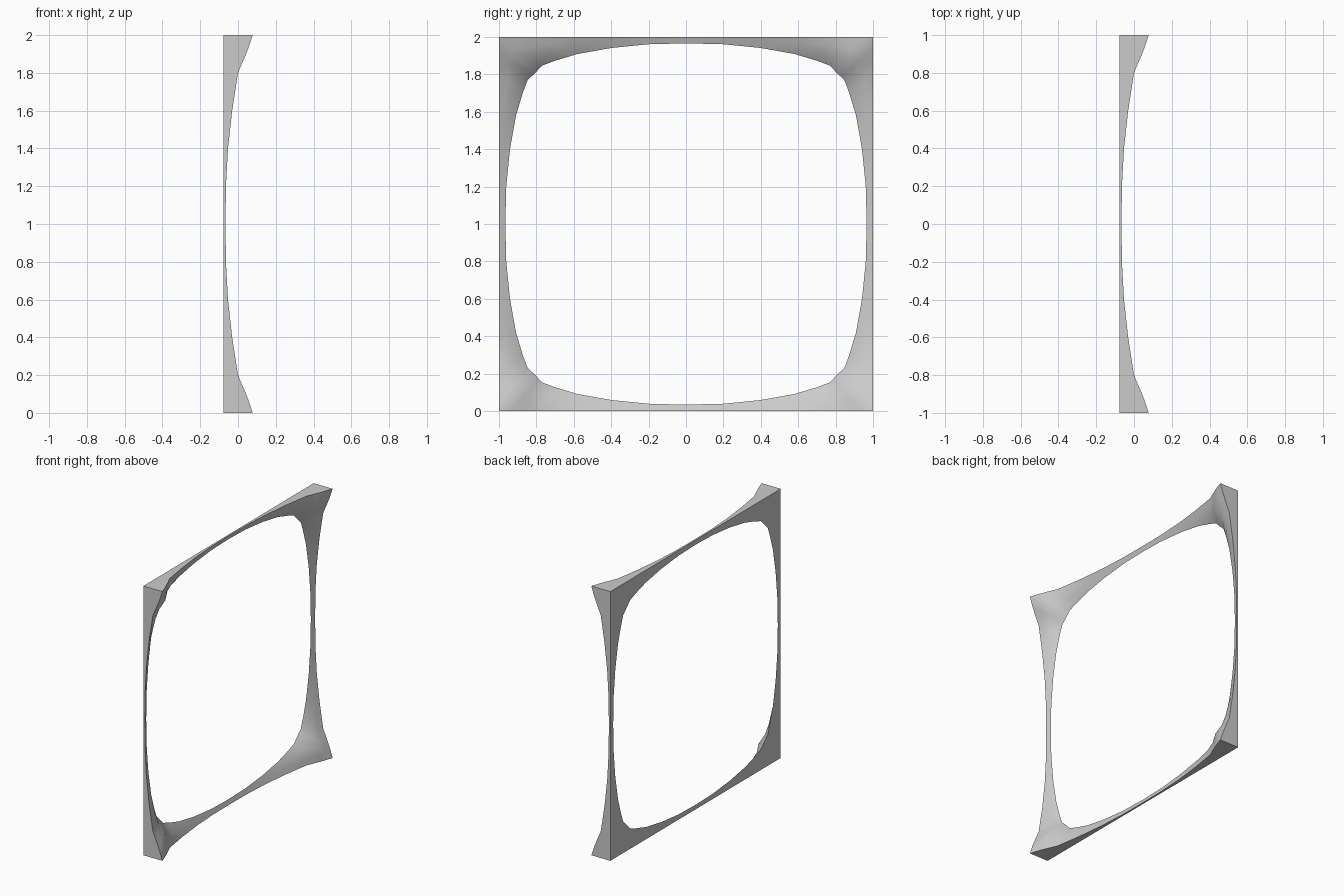
import bpy, bmesh
from math import pi
from mathutils import Matrix, Vector

cube = bpy.data.objects.get("Cube")
if cube:
    bpy.data.objects.remove(cube)

BACK = -0.078

# Half of one side, middle to corner:
# outer position along side, outer rim depth, inner position along side, inner distance from centre
HALF = [
    (0.0, -0.066, 0.0, 0.966),
    (0.2, -0.064, 0.2, 0.961),
    (0.4, -0.053, 0.4, 0.941),
    (0.6, -0.031, 0.58, 0.909),
    (0.8, 0.0, 0.7, 0.873),
    (0.87, 0.03, 0.767, 0.848),
    (0.93, 0.055, 0.787, 0.828),
    (1.0, 0.078, 0.807, 0.807),
]


def section(sign, t, depth, inner_t, inner_r):
    """Closed cross-section of the top side: back, outer rim, bulging slope, inner edge."""
    rim = Vector((depth, sign * t, 1))
    inner = Vector((BACK, sign * inner_t, inner_r))
    bulge = max(0, 2 * t - 1) ** 2
    slope = []
    for s, lift in ((0.33, 0.025), (0.67, 0.04)):
        p = rim.lerp(inner, s)
        p.x += lift * bulge
        slope.append(p)
    return [Vector((BACK, sign * t, 1)), rim, *slope, inner]


# One whole side, without its last corner, turned four times
side = [section(-1, *row) for row in reversed(HALF)]
side += [section(1, *row) for row in HALF[1:-1]]

bm = bmesh.new()
rings = []
for k in range(4):
    turn = Matrix.Translation((0, 0, 1)) @ Matrix.Rotation(-k * pi / 2, 4, "X")
    for ring in side:
        rings.append([bm.verts.new(turn @ p) for p in ring])
for i, a in enumerate(rings):
    b = rings[(i + 1) % len(rings)]
    for j in range(len(a)):
        n = (j + 1) % len(a)
        bm.faces.new((a[j], b[j], b[n], a[n]))
bmesh.ops.recalc_face_normals(bm, faces=bm.faces)

mesh = bpy.data.meshes.new("square_frame")
bm.to_mesh(mesh)
bm.free()
frame = bpy.data.objects.new("square_frame", mesh)
bpy.context.collection.objects.link(frame)

# Plain grey finish
grey = bpy.data.materials.new("light_grey")
grey.use_nodes = True
colour = (0.6, 0.6, 0.6, 1)
grey.diffuse_color = colour
grey.node_tree.nodes["Principled BSDF"].inputs["Base Color"].default_value = colour
mesh.materials.append(grey)

bpy.ops.object.select_all(action="DESELECT")
frame.select_set(True)
bpy.context.view_layer.objects.active = frame
bpy.ops.object.shade_smooth_by_angle(angle=pi / 6)
